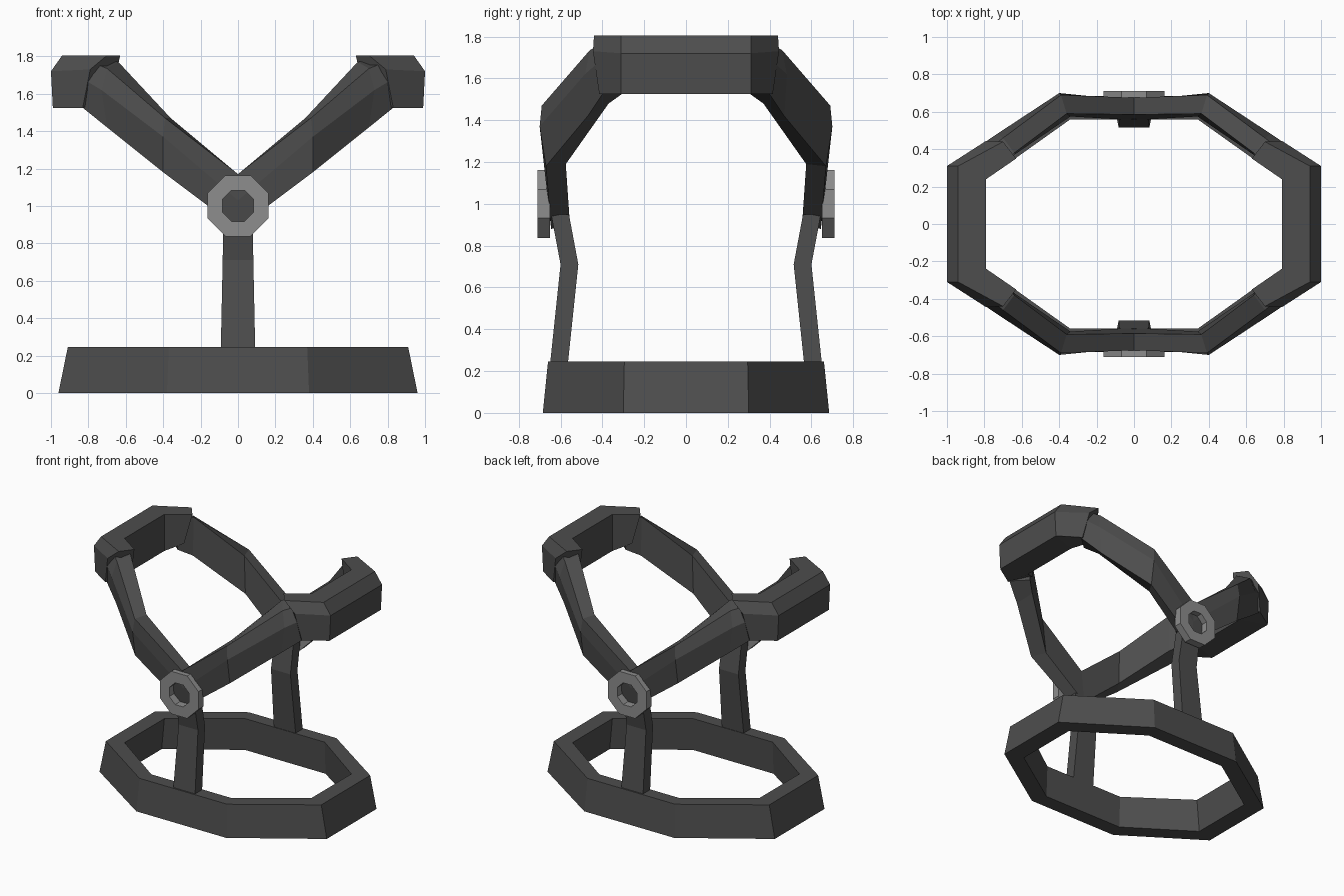
import bpy, bmesh, math
from mathutils import Vector

if "Cube" in bpy.data.objects:
    bpy.data.objects.remove(bpy.data.objects["Cube"])


def material(name, v):
    m = bpy.data.materials.new(name)
    m.diffuse_color = (v, v, v, 1)
    m.use_nodes = True
    m.node_tree.nodes["Principled BSDF"].inputs["Base Color"].default_value = m.diffuse_color
    return m


dark = material("dark_grey", 0.075)
light = material("light_grey", 0.27)


def loft(name, sections, mat, mirror=(False, False), closed=False, caps=(True, True)):
    """Skin matching cross-sections into a flat-faced bar or ring."""
    bm = bmesh.new()
    rings = [[bm.verts.new(Vector(p)) for p in s] for s in sections]
    n = len(rings[0])
    for i in range(len(rings) if closed else len(rings) - 1):
        a, b = rings[i], rings[(i + 1) % len(rings)]
        for j in range(n):
            k = (j + 1) % n
            bm.faces.new((a[j], a[k], b[k], b[j]))
    if not closed:
        if caps[0]:
            bm.faces.new(rings[0])
        if caps[1]:
            bm.faces.new(rings[-1])
    bmesh.ops.recalc_face_normals(bm, faces=bm.faces[:])
    me = bpy.data.meshes.new(name)
    bm.to_mesh(me)
    bm.free()
    me.materials.append(mat)
    ob = bpy.data.objects.new(name, me)
    bpy.context.collection.objects.link(ob)
    if any(mirror):
        mod = ob.modifiers.new("mirror", "MIRROR")
        mod.use_axis = (mirror[0], mirror[1], False)
    return ob


# Base ring: elongated octagon with sloped outer wall
def octagon(ax, ay, bx, by, z):
    q = [(ax, ay), (bx, by), (-bx, by), (-ax, ay)]
    return [(x, y, z) for x, y in q] + [(x, -y, z) for x, y in reversed(q)]


loops = [octagon(0.96, 0.30, 0.38, 0.685, 0), octagon(0.91, 0.295, 0.37, 0.66, 0.245),
         octagon(0.79, 0.24, 0.34, 0.56, 0.245), octagon(0.82, 0.25, 0.34, 0.57, 0)]
loft("base_ring", list(zip(*loops)), dark, closed=True)


# Bent upright posts, front and back
def post_section(hx, yi, yo, z):
    return [(-hx, yi, z), (hx, yi, z), (hx, yo, z), (-hx, yo, z)]


loft("post", [post_section(0.092, 0.565, 0.65, 0.235), post_section(0.082, 0.515, 0.60, 0.71),
              post_section(0.078, 0.56, 0.645, 0.95)], dark, mirror=(False, True))

# Rising arms of the Y: outer bottom, outer mid, outer top, inner top, inner bottom
loft("arm", [
    [(0, 0.645, 0.88), (0, 0.66, 1.03), (0, 0.675, 1.17), (0, 0.585, 1.17), (0, 0.555, 0.90)],
    [(0.4, 0.67, 1.18), (0.4, 0.70, 1.37), (0.39, 0.69, 1.47), (0.36, 0.59, 1.47), (0.34, 0.575, 1.19)],
    [(0.70, 0.47, 1.42), (0.73, 0.483, 1.62), (0.70, 0.46, 1.735), (0.64, 0.38, 1.77), (0.64, 0.37, 1.48)],
    [(0.83, 0.40, 1.525), (0.83, 0.415, 1.68), (0.79, 0.39, 1.77), (0.71, 0.30, 1.78), (0.72, 0.30, 1.53)],
], dark, mirror=(True, True), caps=(False, True))

# End grips: chamfered bar wrapping each end of the upper frame
cut = [(0.83, 0.415, 1.525), (0.79, 0.445, 1.73), (0.70, 0.44, 1.805), (0.63, 0.35, 1.805), (0.68, 0.32, 1.58)]
corner = [(0.99, 0.31, 1.525), (1.0, 0.31, 1.72), (0.94, 0.31, 1.805), (0.79, 0.24, 1.805), (0.79, 0.24, 1.525)]


def flip(section):
    return [(x, -y, z) for x, y, z in section]


loft("end_grip", [cut, corner, flip(corner), flip(cut)], dark, mirror=(True, False))

# Octagonal pivot collars
sections = []
for i in range(8):
    a = math.pi / 8 + i * math.pi / 4
    c, s = math.cos(a), math.sin(a)
    sections.append([(r * c, y, 1.0 + r * s)
                     for r, y in ((0.176, 0.65), (0.176, 0.71), (0.09, 0.71), (0.09, 0.65))])
loft("pivot_collar", sections, light, mirror=(False, True), closed=True)
